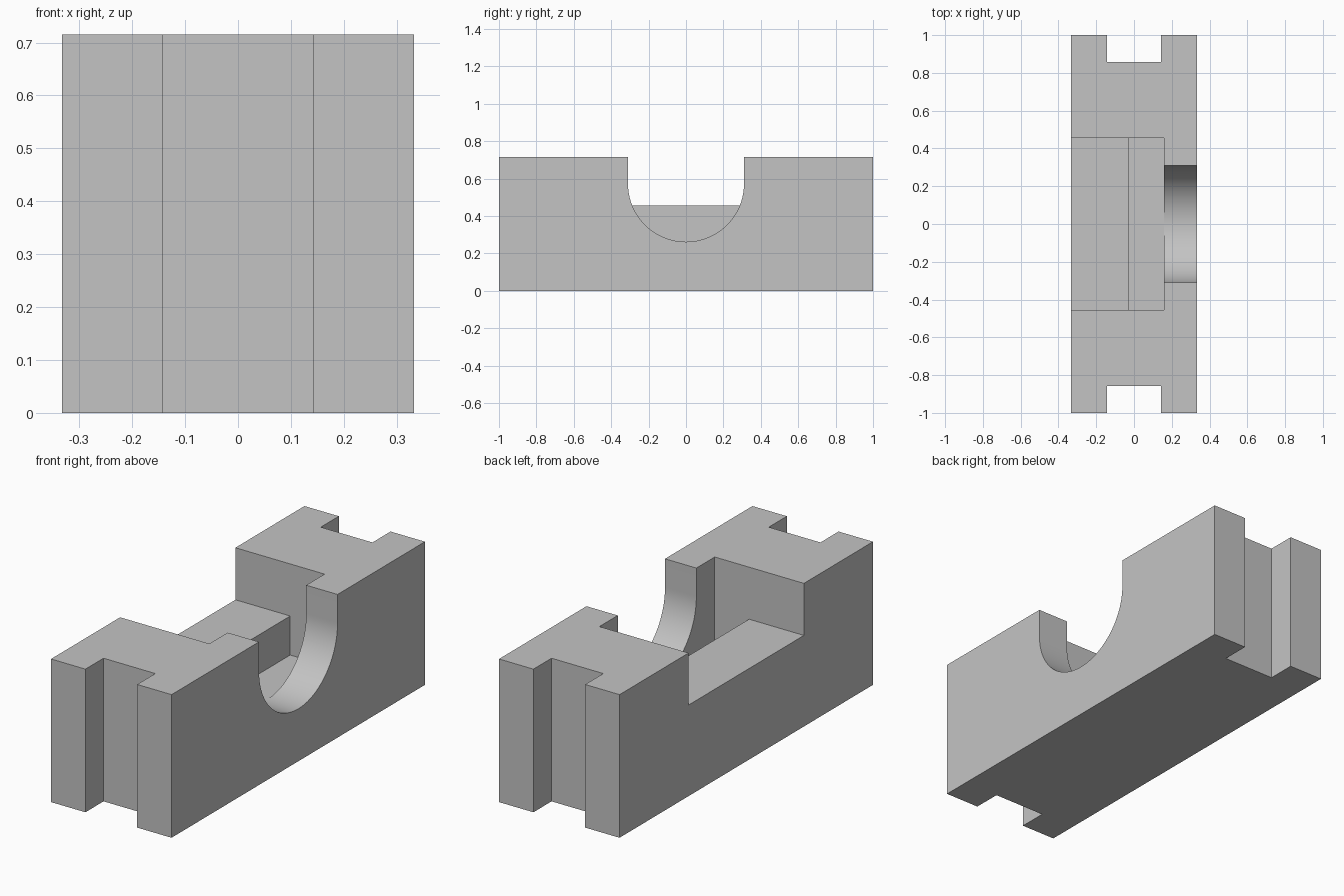
import bpy
import bmesh
from math import cos, sin, pi, radians
from mathutils import Vector

old = bpy.data.objects.get("Cube")
if old:
    bpy.data.objects.remove(old, do_unlink=True)

HALF_W, HALF_L, HEIGHT = 0.333, 1.0, 0.715
SLOT_HALF, SLOT_DEPTH = 0.143, 0.143
POCKET_HALF_L = 0.455
STEP_Z, POCKET_Z = 0.455, 0.26
STEP_X, CHEEK_X = -0.03, 0.16
U_RADIUS, U_CENTRE_Z = 0.31, 0.572
OVER = 0.1  # how far cutters reach past the body

grey = bpy.data.materials.new("plain grey")
grey.use_nodes = True
colour = (0.55, 0.55, 0.55, 1)
grey.diffuse_color = colour
grey.node_tree.nodes["Principled BSDF"].inputs["Base Color"].default_value = colour


def prism(name, points, offset):
    """Extrude a closed outline by an offset vector."""
    bm = bmesh.new()
    face = bm.faces.new([bm.verts.new(p) for p in points])
    ext = bmesh.ops.extrude_face_region(bm, geom=[face])
    top = [v for v in ext["geom"] if isinstance(v, bmesh.types.BMVert)]
    bmesh.ops.translate(bm, verts=top, vec=Vector(offset))
    bmesh.ops.recalc_face_normals(bm, faces=bm.faces)
    mesh = bpy.data.meshes.new(name)
    bm.to_mesh(mesh)
    bm.free()
    mesh.materials.append(grey)
    obj = bpy.data.objects.new(name, mesh)
    bpy.context.collection.objects.link(obj)
    return obj


def box(name, x0, x1, y0, y1, z0, z1):
    outline = [(x0, y0, z0), (x1, y0, z0), (x1, y1, z0), (x0, y1, z0)]
    return prism(name, outline, (0, 0, z1 - z0))


# Body: block outline with a vertical slot in each end
quarter = [(HALF_W, HALF_L), (SLOT_HALF, HALF_L), (SLOT_HALF, HALF_L - SLOT_DEPTH)]
half = quarter + [(-x, y) for x, y in reversed(quarter)]
outline = half + [(-x, -y) for x, y in half]
body = prism("slotted_block", [(x, y, 0) for x, y in outline], (0, 0, HEIGHT))

# Cutters: open shelf, deep pocket, and U-shaped opening in the cheek
top = HEIGHT + OVER
shelf = box("shelf_cutter", -HALF_W - OVER, CHEEK_X,
            -POCKET_HALF_L, POCKET_HALF_L, STEP_Z, top)
pocket = box("pocket_cutter", STEP_X, CHEEK_X,
             -POCKET_HALF_L, POCKET_HALF_L, POCKET_Z, top)
SEGMENTS = 64
arc = [(U_RADIUS * cos(pi + pi * i / SEGMENTS),
        U_CENTRE_Z + U_RADIUS * sin(pi + pi * i / SEGMENTS))
       for i in range(SEGMENTS + 1)]
profile = arc + [(U_RADIUS, top), (-U_RADIUS, top)]
u_start = CHEEK_X - OVER
opening = prism("opening_cutter", [(u_start, y, z) for y, z in profile],
                (HALF_W + OVER - u_start, 0, 0))

bpy.ops.object.select_all(action="DESELECT")
body.select_set(True)
bpy.context.view_layer.objects.active = body
for cutter in (shelf, pocket, opening):
    cutter.hide_render = True
    mod = body.modifiers.new(cutter.name, "BOOLEAN")
    mod.operation = "DIFFERENCE"
    mod.solver = "EXACT"
    mod.object = cutter
    bpy.ops.object.modifier_apply(modifier=mod.name)
    bpy.data.objects.remove(cutter, do_unlink=True)

# Smooth the curved opening, keep machined edges sharp
bpy.ops.object.shade_smooth_by_angle(angle=radians(30))
